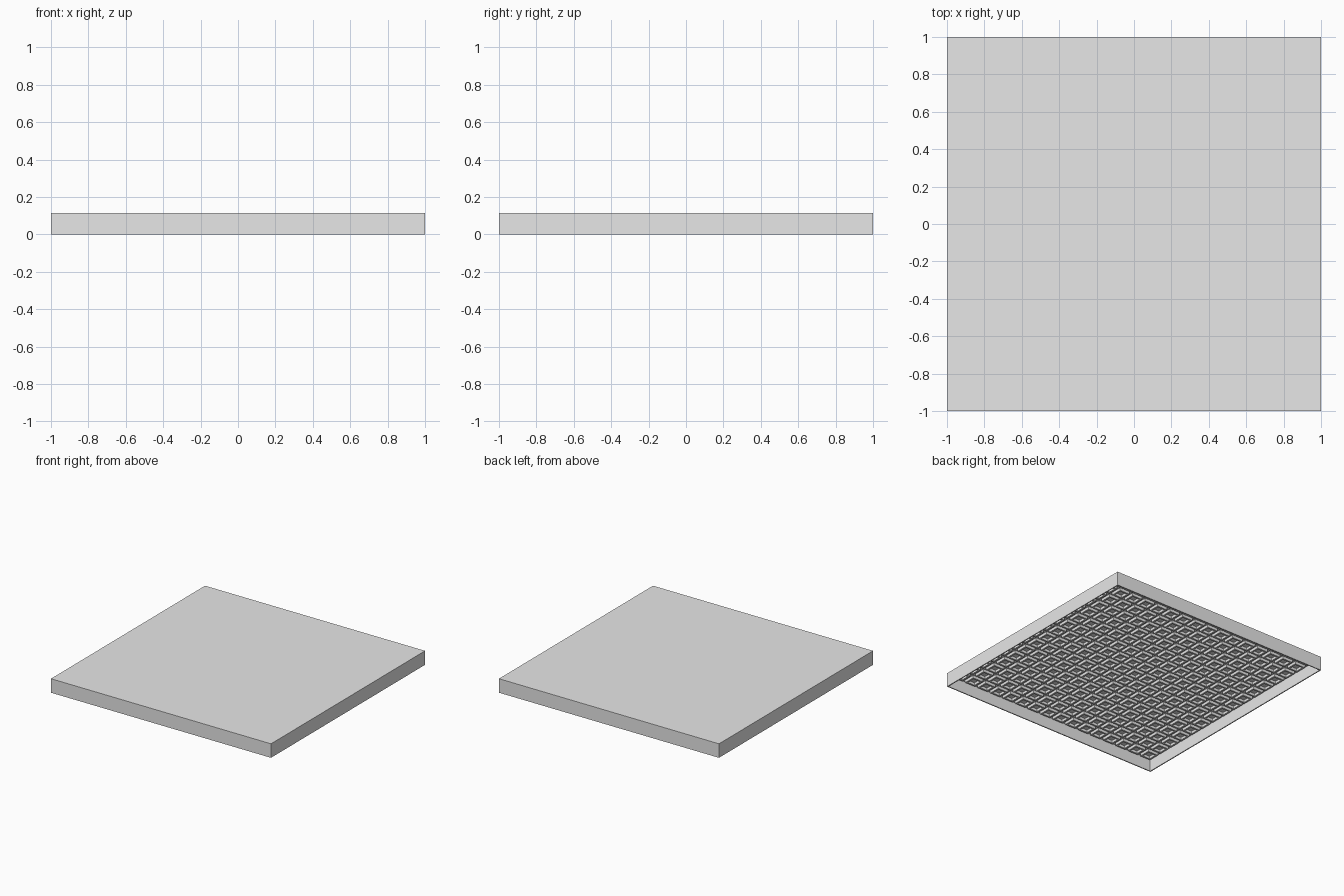
import bpy, bmesh
from mathutils import Matrix

if "Cube" in bpy.data.objects:
    bpy.data.objects.remove(bpy.data.objects["Cube"])

HEIGHT = 0.115
ROOF = 0.1        # underside of the top skin
RIM = 0.012       # wall thickness
COUNT = 16        # sockets per side
PITCH = 0.123
SOCKET_Z = 0.078  # lower end of the sockets

grey = bpy.data.materials.new("light grey")
grey.use_nodes = True
grey.diffuse_color = (0.8, 0.8, 0.8, 1)
grey.node_tree.nodes["Principled BSDF"].inputs["Base Color"].default_value = (0.8, 0.8, 0.8, 1)


def hollow_box(name, width, z0, z1, wall, depth):
    """Square box whose bottom face is inset by wall and pushed up by depth."""
    bm = bmesh.new()
    bmesh.ops.create_cube(bm, size=1, matrix=Matrix.Translation((0, 0, (z0 + z1) / 2))
                          @ Matrix.Diagonal((width, width, z1 - z0, 1)))
    bottom = min(bm.faces, key=lambda f: f.calc_center_median().z)
    bmesh.ops.inset_region(bm, faces=[bottom], thickness=wall)
    floor = bmesh.ops.extrude_face_region(bm, geom=[bottom])
    bmesh.ops.delete(bm, geom=[bottom], context='FACES')
    verts = [g for g in floor["geom"] if isinstance(g, bmesh.types.BMVert)]
    bmesh.ops.translate(bm, verts=verts, vec=(0, 0, depth))
    bmesh.ops.recalc_face_normals(bm, faces=bm.faces)
    mesh = bpy.data.meshes.new(name)
    bm.to_mesh(mesh)
    bm.free()
    mesh.materials.append(grey)
    obj = bpy.data.objects.new(name, mesh)
    bpy.context.collection.objects.link(obj)
    return obj


# Flat slab, open underneath
hollow_box("slab_shell", 2, 0, HEIGHT, RIM, ROOF)

# Grid of square sockets hanging from the underside
sockets = hollow_box("underside_sockets", 0.094, SOCKET_Z, ROOF + 0.002, 0.02,
                     ROOF - SOCKET_Z - 0.001)
start = -PITCH * (COUNT - 1) / 2
sockets.location = (start, start, 0)
for axis in range(2):
    array = sockets.modifiers.new("row" if axis == 0 else "column", 'ARRAY')
    array.count = COUNT
    array.use_relative_offset = False
    array.use_constant_offset = True
    offset = [0, 0, 0]
    offset[axis] = PITCH
    array.constant_offset_displace = offset
